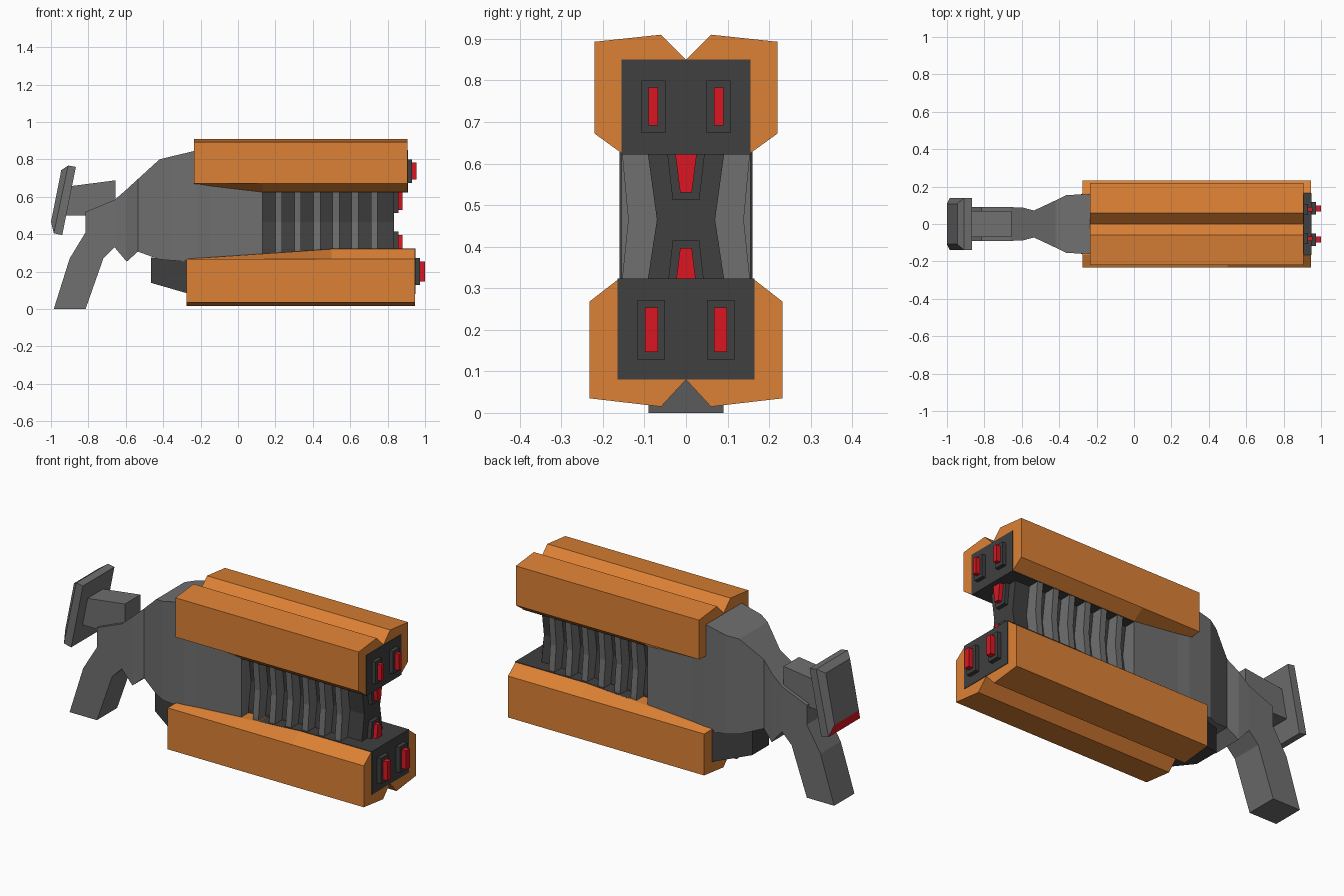
import bpy, bmesh

if "Cube" in bpy.data.objects:
    bpy.data.objects.remove(bpy.data.objects["Cube"])


def material(name, rgb):
    m = bpy.data.materials.new(name)
    m.diffuse_color = (*rgb, 1)
    m.use_nodes = True
    m.node_tree.nodes["Principled BSDF"].inputs["Base Color"].default_value = m.diffuse_color
    return m


ORANGE = material("orange", (0.72, 0.22, 0.035))
DARK = material("dark_grey", (0.05, 0.05, 0.05))
GREY = material("mid_grey", (0.16, 0.16, 0.16))
RED = material("red", (0.7, 0.008, 0.015))


def loft(name, rings, mat):
    """Skin a closed solid through rings of 3D points."""
    bm = bmesh.new()
    loops = [[bm.verts.new(p) for p in ring] for ring in rings]
    n = len(loops[0])
    for a, b in zip(loops, loops[1:]):
        for i in range(n):
            j = (i + 1) % n
            bm.faces.new((a[i], a[j], b[j], b[i]))
    bm.faces.new(loops[0][::-1])
    bm.faces.new(loops[-1])
    bmesh.ops.recalc_face_normals(bm, faces=bm.faces)
    me = bpy.data.meshes.new(name)
    bm.to_mesh(me)
    bm.free()
    ob = bpy.data.objects.new(name, me)
    bpy.context.collection.objects.link(ob)
    me.materials.append(mat)
    return ob


def mirrored(x, half):
    """Ring symmetric about y = 0 from its +y half."""
    return [(x, y, z) for y, z in half] + [(x, -y, z) for y, z in reversed(half) if y > 0]


def blocks(name, sections, mat):
    """Loft of rectangles (x, z low, z high, half width)."""
    return loft(name, [mirrored(x, [(w, lo), (w, hi)]) for x, lo, hi, w in sections], mat)


def prism(name, profile, w, mat):
    return loft(name, [[(x, s * w, z) for x, z in profile] for s in (-1, 1)], mat)


# Orange shells with V groove and tapering inner chamfer
def shell(name, sections, groove, peak, corner, outer, w, inner):
    rings = [mirrored(x, [(0, groove), (0.06, peak), (w, corner), (w, outer), (inner, zi)])
             for x, zi in sections]
    return loft(name, rings, ORANGE)


shell("upper_shell", [(-0.235, 0.668), (0.13, 0.625), (0.905, 0.625)],
      0.85, 0.91, 0.893, 0.672, 0.22, 0.155)
shell("lower_shell", [(-0.275, 0.268), (0.5, 0.32), (0.945, 0.32)],
      0.08, 0.015, 0.035, 0.268, 0.232, 0.165)

# Dark cores inside the shells
blocks("upper_core", [(-0.23, 0.66, 0.84, 0.15), (0.13, 0.622, 0.845, 0.155),
                      (0.908, 0.622, 0.85, 0.155)], DARK)
blocks("lower_core", [(-0.465, 0.14, 0.275, 0.075), (-0.275, 0.085, 0.262, 0.163),
                      (0.5, 0.082, 0.323, 0.165), (0.948, 0.08, 0.323, 0.165)], DARK)

# Main body, flaring from the neck
blocks("body", [(-0.66, 0.33, 0.583, 0.09), (-0.595, 0.253, 0.64, 0.088),
                (-0.535, 0.307, 0.695, 0.072), (-0.42, 0.265, 0.80, 0.126),
                (-0.36, 0.26, 0.815, 0.155), (-0.22, 0.25, 0.848, 0.16),
                (-0.15, 0.25, 0.8, 0.155), (0.13, 0.25, 0.68, 0.155)], GREY)

# Hand grip and stock arm
prism("grip", [(-0.985, 0), (-0.815, 0), (-0.72, 0.27), (-0.66, 0.33), (-0.66, 0.583),
               (-0.815, 0.52), (-0.815, 0.41), (-0.9, 0.27)], 0.09, GREY)
prism("stock_arm", [(-0.93, 0.5), (-0.655, 0.5), (-0.655, 0.688), (-0.91, 0.655)], 0.069, GREY)


# Tilted shoulder plate with a bevelled back and red pad
def plate_ring(bottom, top, w):
    (x0, z0), (x1, z1) = bottom, top
    return [(x0, -w, z0), (x0, w, z0), (x1, w, z1), (x1, -w, z1)]


plate = loft("shoulder_plate", [plate_ring((-0.94, 0.395), (-0.867, 0.76), 0.14),
                                plate_ring((-0.985, 0.405), (-0.908, 0.767), 0.14),
                                plate_ring((-1.0, 0.465), (-0.945, 0.742), 0.108)], GREY)
plate.data.materials.append(RED)
min(plate.data.polygons, key=lambda f: f.center.x).material_index = 1


# Waisted barrel core and its ribs
def waisted(name, x0, x1, wide, narrow, mat):
    half = [(wide, 0.29), (wide, 0.32), (narrow, 0.465), (wide, 0.625), (wide, 0.65)]
    return loft(name, [mirrored(x, half) for x in (x0, x1)], mat)


waisted("barrel_core", 0.1, 0.835, 0.092, 0.07, DARK)
for i in range(6):
    x = 0.2 + i * 0.102
    waisted(f"barrel_rib_{i + 1}", x, x + 0.036, 0.154, 0.139, GREY)


# Emitters: dark frame with a red insert standing proud
def emitter(name, x0, x1, x2, frame, insert):
    for part, a, b, pts, mat in (("frame", x0, x1, frame, DARK), ("light", x0, x2, insert, RED)):
        loft(f"{name}_{part}", [[(x, y, z) for y, z in pts] for x in (a, b)], mat)


def rect(y0, y1, z0, z1, s):
    return [(s * y0, z0), (s * y1, z0), (s * y1, z1), (s * y0, z1)]


def trapezoid(wa, za, wb, zb):
    return [(-wa, za), (wa, za), (wb, zb), (-wb, zb)]


for side, s in (("left", -1), ("right", 1)):
    emitter(f"upper_{side}_emitter", 0.9, 0.93, 0.955,
            rect(0.049, 0.107, 0.673, 0.80, s), rect(0.067, 0.09, 0.692, 0.783, s))
    emitter(f"lower_{side}_emitter", 0.94, 0.972, 1.0,
            rect(0.05, 0.117, 0.128, 0.272, s), rect(0.067, 0.099, 0.147, 0.253, s))
emitter("core_upper_emitter", 0.82, 0.857, 0.88,
        trapezoid(0.032, 0.512, 0.047, 0.64), trapezoid(0.014, 0.53, 0.028, 0.64))
emitter("core_lower_emitter", 0.82, 0.857, 0.88,
        trapezoid(0.045, 0.30, 0.032, 0.415), trapezoid(0.026, 0.30, 0.014, 0.397))
